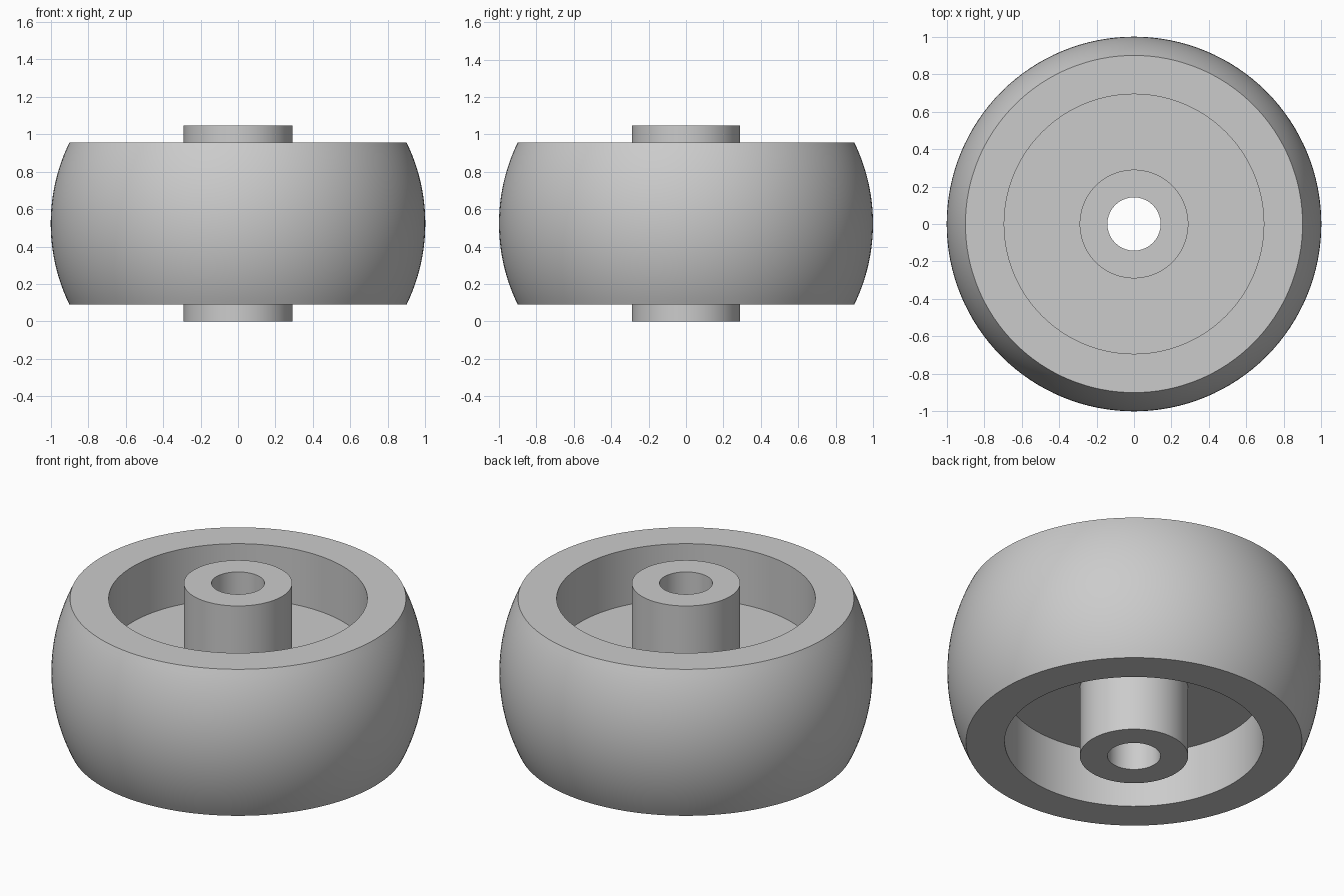
import bpy, bmesh, math

if "Cube" in bpy.data.objects:
    bpy.data.objects.remove(bpy.data.objects["Cube"])

STEPS = 128
MID = 0.523                      # mid-height of the wheel
HUB_R, BORE_R, HUB_H = 0.29, 0.142, 0.523
RIM_R, RIM_H = 0.693, 0.433      # recess radius, half width of the tread
EDGE_R, CROWN_R = 0.90, 1.0      # tread radius at the edge and at the crown
WEB_H = 0.106                    # half thickness of the web

# Crowned tread: circular arc through both edges and the crown
sag = CROWN_R - EDGE_R
arc_r = (RIM_H ** 2 + sag ** 2) / (2 * sag)
half = math.asin(RIM_H / arc_r)
N = 24
tread = []
for i in range(N + 1):
    a = -half + 2 * half * i / N
    tread.append((CROWN_R - arc_r + arc_r * math.cos(a), arc_r * math.sin(a)))

# Closed half section: bore, hub, web, rim, tread, mirrored about mid-height
upper = [(RIM_R, RIM_H), (RIM_R, WEB_H), (HUB_R, WEB_H), (HUB_R, HUB_H), (BORE_R, HUB_H)]
lower = [(r, -z) for r, z in reversed(upper)]
section = tread + upper + lower

# Revolve the section around the axle
bm = bmesh.new()
verts = [bm.verts.new((r, 0, z + MID)) for r, z in section]
edges = [bm.edges.new((verts[i], verts[(i + 1) % len(verts)])) for i in range(len(verts))]
bmesh.ops.spin(bm, geom=verts + edges, cent=(0, 0, 0), axis=(0, 0, 1),
               angle=2 * math.pi, steps=STEPS)
bmesh.ops.remove_doubles(bm, verts=bm.verts[:], dist=1e-4)
bmesh.ops.recalc_face_normals(bm, faces=bm.faces[:])
mesh = bpy.data.meshes.new("crowned_wheel")
bm.to_mesh(mesh)
bm.free()

wheel = bpy.data.objects.new("crowned_wheel", mesh)
bpy.context.collection.objects.link(wheel)
bpy.context.view_layer.objects.active = wheel
wheel.select_set(True)
bpy.ops.object.shade_smooth_by_angle(angle=math.radians(30))
